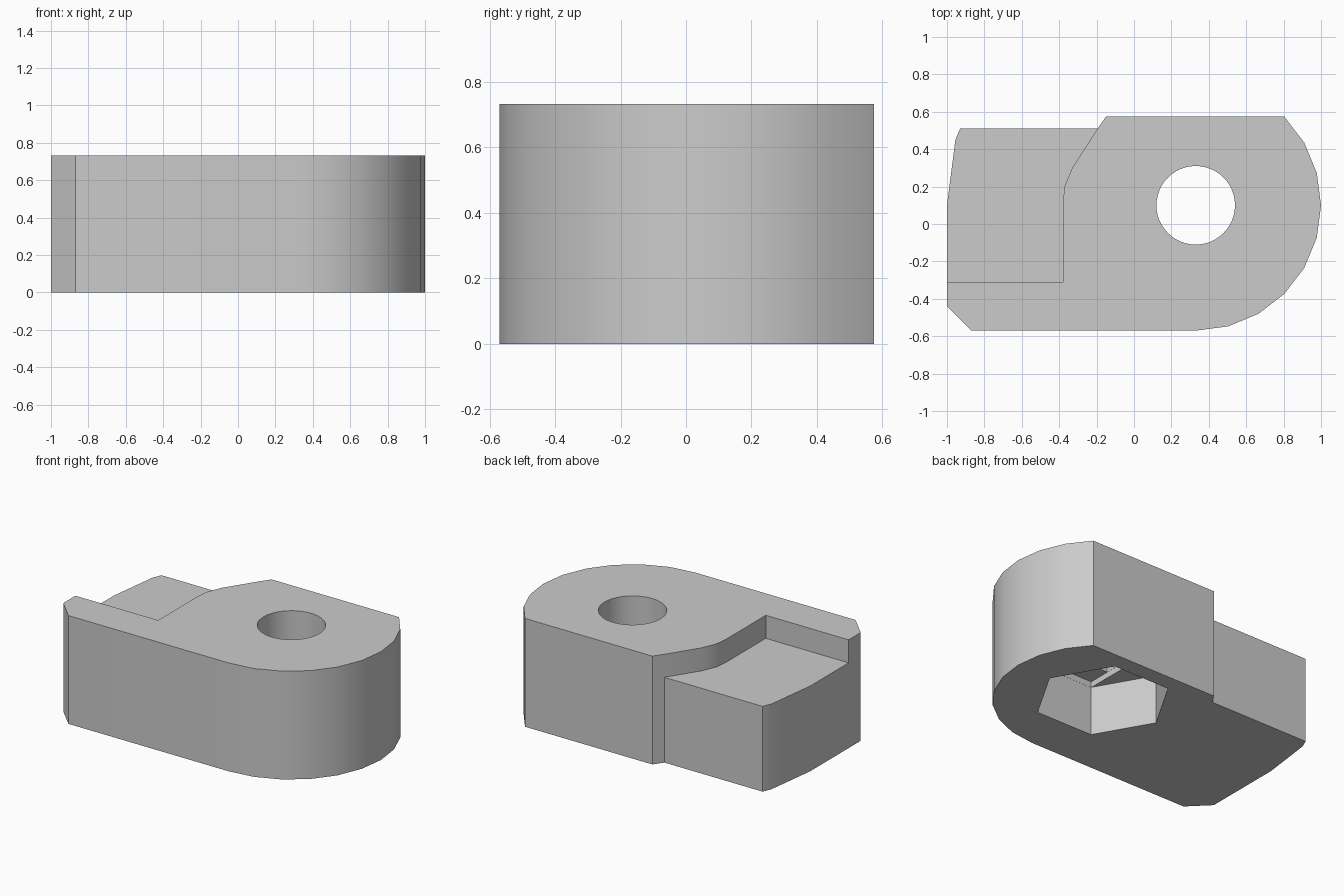
import bpy, bmesh
from math import radians, sin, cos, tau

old = bpy.data.objects.get("Cube")
if old:
    bpy.data.objects.remove(old, do_unlink=True)

HEIGHT, STEP_Z = 0.733, 0.577
HOLE_X, HOLE_Y, HOLE_R = 0.33, 0.1, 0.21

grey = bpy.data.materials.new("plain_grey")
grey.use_nodes = True
grey.diffuse_color = (0.6, 0.6, 0.6, 1)
grey.node_tree.nodes["Principled BSDF"].inputs["Base Color"].default_value = (0.6, 0.6, 0.6, 1)


def prism(name, outline, z0, z1):
    """Extrude a counter-clockwise outline from z0 to z1."""
    bm = bmesh.new()
    face = bm.faces.new([bm.verts.new((x, y, z0)) for x, y in outline])
    ext = bmesh.ops.extrude_face_region(bm, geom=[face])
    top = [v for v in ext["geom"] if isinstance(v, bmesh.types.BMVert)]
    bmesh.ops.translate(bm, verts=top, vec=(0, 0, z1 - z0))
    bmesh.ops.recalc_face_normals(bm, faces=bm.faces[:])
    mesh = bpy.data.meshes.new(name)
    bm.to_mesh(mesh)
    bm.free()
    mesh.materials.append(grey)
    ob = bpy.data.objects.new(name, mesh)
    bpy.context.collection.objects.link(ob)
    return ob


def ring(radius, sides):
    return [(HOLE_X + radius * cos(tau * i / sides), HOLE_Y + radius * sin(tau * i / sides))
            for i in range(sides)]


def rectangle(hx, hy):
    return [(HOLE_X + sx * hx, HOLE_Y + sy * hy)
            for sx, sy in ((-1, -1), (1, -1), (1, 1), (-1, 1))]


def cut(body, cutter):
    cutter.hide_render = True
    mod = body.modifiers.new("cut", "BOOLEAN")
    mod.operation = "DIFFERENCE"
    mod.solver = "EXACT"
    mod.object = cutter
    bpy.context.view_layer.objects.active = body
    bpy.ops.object.modifier_apply(modifier=mod.name)
    bpy.data.objects.remove(cutter, do_unlink=True)


# Body: chamfered corner, rounded end, notched back
arc = [(HOLE_X + 0.67 * cos(radians(a)), HOLE_Y + 0.67 * sin(radians(a)))
       for a in range(-90, 46, 15)]
outline = [(-1, -0.44), (-0.87, -0.57)] + arc + [
    (-0.15, 0.574), (-0.195, 0.51), (-0.93, 0.51), (-0.955, 0.45), (-1, 0.1)]
body = prism("clamp_body", outline, 0, HEIGHT)

# Lowered step with a curved inner wall
step = [(-1.2, -0.31), (-0.38, -0.31), (-0.38, 0.12), (-0.37, 0.205), (-0.33, 0.3),
        (-0.195, 0.51), (-0.3, 0.8), (-1.2, 0.8)]
cut(body, prism("step_cutter", step, STEP_Z, 1))

# Nut pocket, two shallow ledges above it, and the through hole
cut(body, prism("nut_cutter", ring(0.42, 6), -0.2, 0.33))
cut(body, prism("slot_cutter", rectangle(0.212, 0.363), 0.25, 0.37))
cut(body, prism("square_cutter", rectangle(0.211, 0.211), 0.28, 0.41))
cut(body, prism("hole_cutter", ring(HOLE_R, 48), 0.3, 1))

bpy.ops.object.select_all(action="DESELECT")
body.select_set(True)
bpy.context.view_layer.objects.active = body
bpy.ops.object.shade_smooth_by_angle(angle=radians(30))
